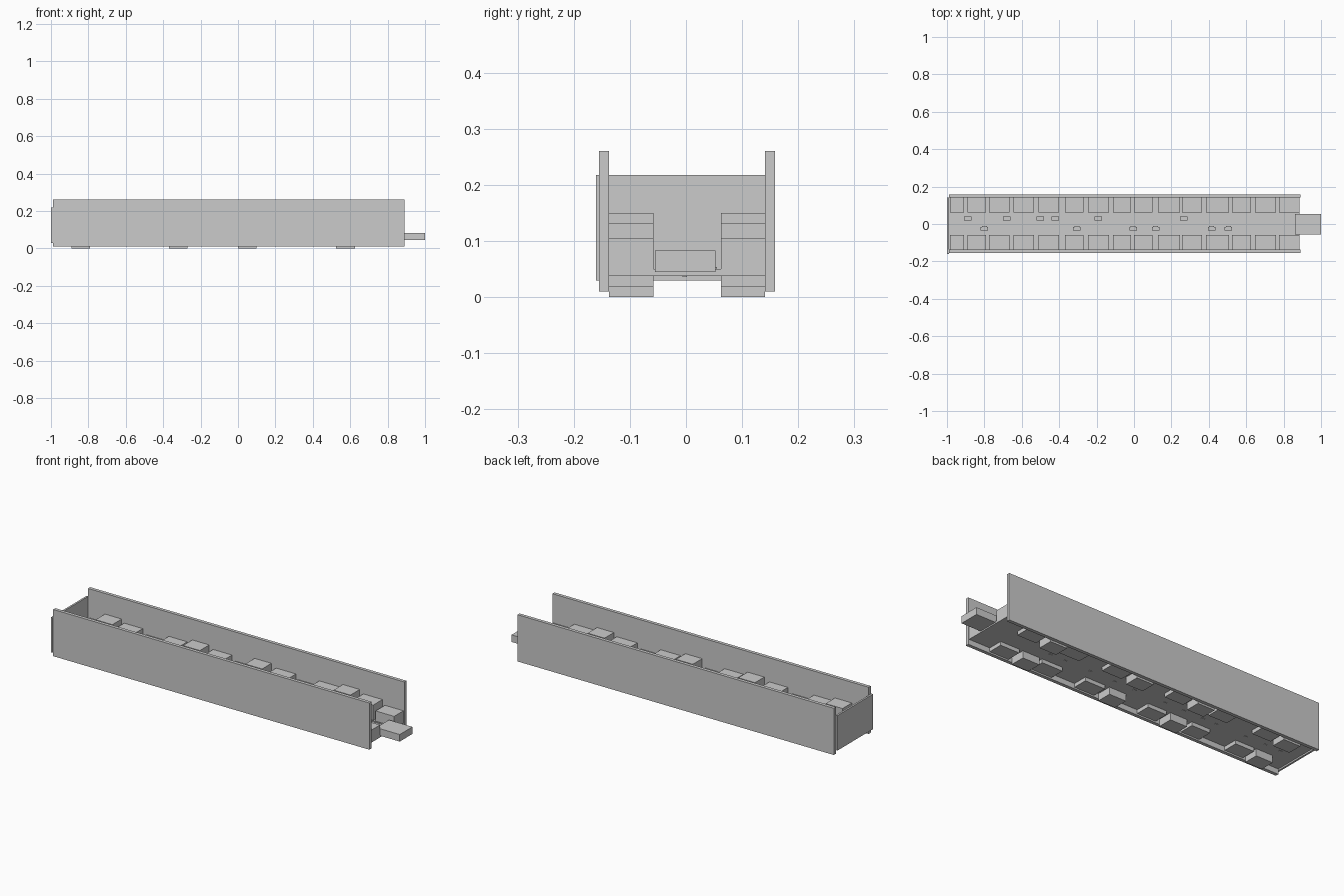
import bpy, bmesh

YC = 0.002  # the channel sits slightly off centre because of the end plate


def boxes(name, items):
    """One object made of axis-aligned boxes (x0, x1, y0, y1, z0, z1)."""
    bm = bmesh.new()
    for x0, x1, y0, y1, z0, z1 in items:
        r = bmesh.ops.create_cube(bm, size=1)
        for v in r["verts"]:
            v.co.x = x1 if v.co.x > 0 else x0
            v.co.y = y1 if v.co.y > 0 else y0
            v.co.z = z1 if v.co.z > 0 else z0
    me = bpy.data.meshes.new(name)
    bm.to_mesh(me)
    bm.free()
    ob = bpy.data.objects.new(name, me)
    bpy.context.collection.objects.link(ob)
    return ob


# long side walls
boxes("side_wall_front", [(-0.99, 0.89, YC - 0.157, YC - 0.139, 0.01, 0.261)])
boxes("side_wall_back", [(-0.99, 0.89, YC + 0.139, YC + 0.157, 0.01, 0.261)])

# closing plate at the left end
boxes("end_plate", [(-1.0, -0.99, -0.16, 0.142, 0.03, 0.218)])

# floor and raised edge rails of the central strip
boxes("floor", [(-0.99, 0.885, YC - 0.139, YC + 0.139, 0.038, 0.05)])
boxes("strip_rails", [(-0.99, 0.86, YC + s * 0.049 - 0.004, YC + s * 0.049 + 0.004, 0.05, 0.054)
                      for s in (-1, 1)])

# projecting tongue at the right end
boxes("end_tongue", [(0.86, 1.0, -0.055, 0.053, 0.045, 0.083)])

# block rows: low, middle and tall blocks repeating on both sides
spans = [(-0.985, -0.91), (-0.89, -0.79), (-0.775, -0.665), (-0.645, -0.535),
         (-0.51, -0.40), (-0.37, -0.27), (-0.246, -0.134), (-0.112, -0.016),
         (0.0, 0.10), (0.128, 0.246), (0.257, 0.364), (0.385, 0.508),
         (0.525, 0.625), (0.647, 0.76), (0.775, 0.885)]
levels = {"L": (0.04, 0.105), "M": (0.018, 0.132), "T": (0.0, 0.15)}
pattern = "LTMLMTMLTMLMTML"
for side, s in (("front", -1), ("back", 1)):
    ys = sorted((YC + s * 0.060, YC + s * 0.139))
    boxes("block_row_" + side,
          [(a, b, *ys, *levels[k]) for (a, b), k in zip(spans, pattern)])

# small staggered latches on the strip, with pins showing below
latches = [(-0.89, 1), (-0.80, -1), (-0.68, 1), (-0.50, 1), (-0.42, 1), (-0.305, -1),
           (-0.19, 1), (-0.005, -1), (0.115, -1), (0.265, 1), (0.415, -1), (0.505, -1)]
parts = []
for x, s in latches:
    y = YC + s * 0.027
    parts.append((x - 0.013, x + 0.013, y - 0.013, y + 0.013, 0.05, 0.066))
    for t in (-1, 1):
        parts.append((x + t * 0.016 - 0.004, x + t * 0.016 + 0.004,
                      y - 0.010, y + 0.010, 0.05, 0.06))
boxes("latches", parts)
boxes("latch_pins", [(x - 0.008, x + 0.008, -0.006, 0.002, 0.036, 0.045) for x, _ in latches])
